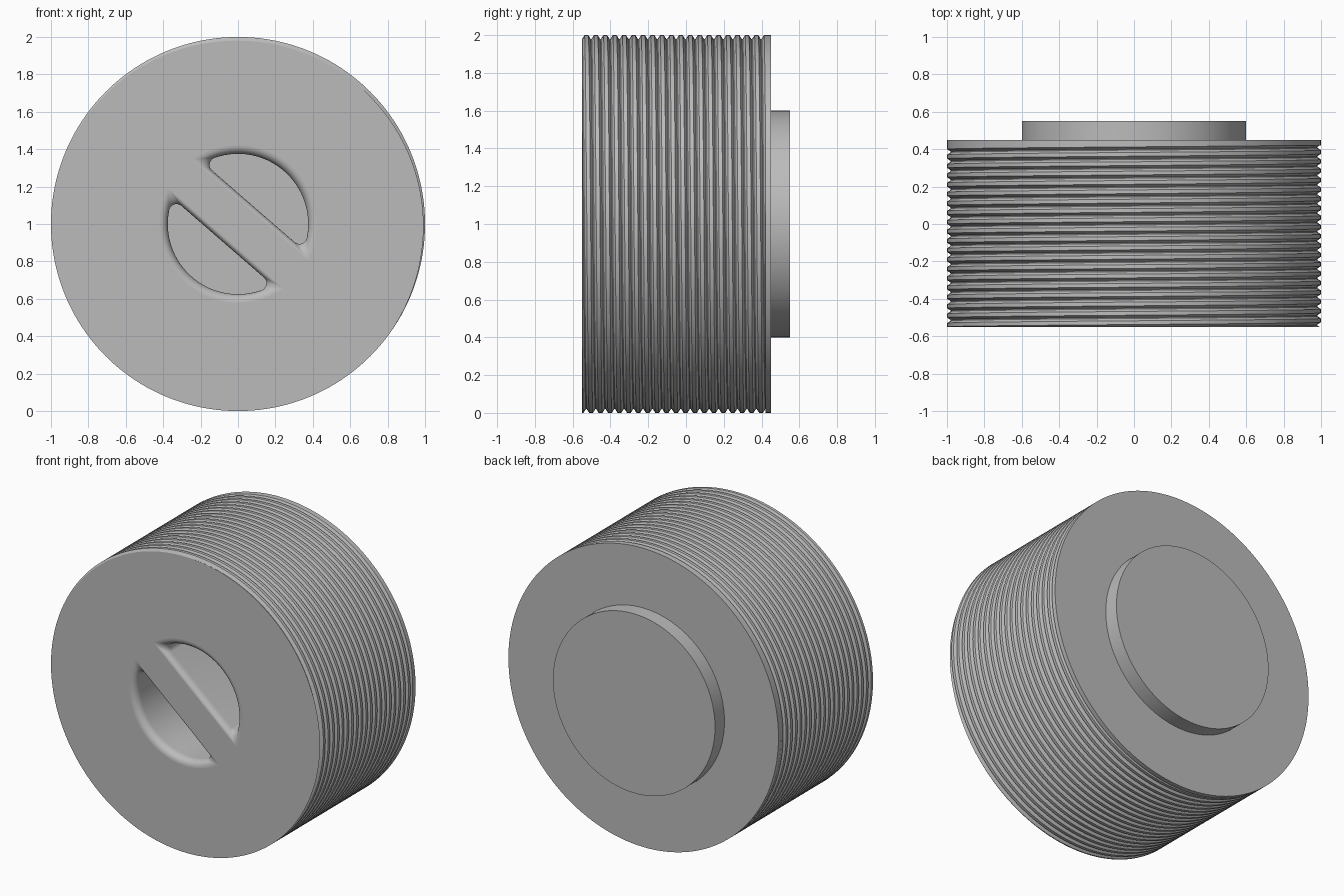
import bpy, bmesh, math
from math import sin, cos, pi
from mathutils import Vector

if "Cube" in bpy.data.objects:
    bpy.data.objects.remove(bpy.data.objects["Cube"])

FRONT, THREAD_END, BACK, BOSS = -0.55, 0.42, 0.45, 0.55
PITCH, SEGMENTS, PHASE = 0.05, 160, 0.3
GROOVE = [(0.0, 1.0), (0.2, 1.0), (0.45, 0.98), (0.55, 0.98), (0.8, 1.0), (1.0, 1.0)]
POCKET_DEPTH, FILLET = 0.4, 0.05

grey = bpy.data.materials.new("plain grey")
grey.use_nodes = True
colour = (0.5, 0.5, 0.5, 1)
grey.diffuse_color = colour
grey.node_tree.nodes["Principled BSDF"].inputs["Base Color"].default_value = colour


def groove_radius(p):
    """Radius of the thread at a phase within one turn."""
    p %= 1.0
    for (p0, r0), (p1, r1) in zip(GROOVE, GROOVE[1:]):
        if p <= p1:
            return r0 + (r1 - r0) * (p - p0) / (p1 - p0)


def d_outline(radius, chord, corner):
    """Half-disc with rounded corners, as (along, across) points."""
    n = chord + corner
    t = math.sqrt((radius - corner) ** 2 - n * n)
    start = math.atan2(n, t)
    arcs = [(0, 0, radius, start, pi - start, 40),
            (-t, n, corner, pi - start, 1.5 * pi, 10),
            (t, n, corner, -pi / 2, start, 10)]
    return [(cx + r * cos(a0 + (a1 - a0) * (i + 0.5) / count),
             cy + r * sin(a0 + (a1 - a0) * (i + 0.5) / count))
            for cx, cy, r, a0, a1, count in arcs for i in range(count)]


def bridge(bm, low, high, closed=True):
    for i in range(len(low) if closed else len(low) - 1):
        j = (i + 1) % len(low)
        bm.faces.new((low[i], low[j], high[j], high[i]))


bm = bmesh.new()

# Threaded side, plain back rim, back face and raised boss
columns = []
for i in range(SEGMENTS + 1):
    turn = i / SEGMENTS
    points = []
    for k in range(23):
        for p, _ in GROOVE[:-1]:
            y = FRONT + PITCH * (k + p - PHASE - turn)
            y = min(max(y, FRONT), THREAD_END)
            points.append((groove_radius((y - FRONT) / PITCH + turn + PHASE), y))
    points += [(1, THREAD_END), (1, BACK), (0.6, BACK), (0.6, BOSS)]
    a = 2 * pi * turn
    columns.append([bm.verts.new((r * cos(a), y, 1 + r * sin(a))) for r, y in points])
for left, right in zip(columns, columns[1:]):
    bridge(bm, left, right, closed=False)
bmesh.ops.remove_doubles(bm, verts=bm.verts, dist=0.00002)
boundary = [e for e in bm.edges if e.is_boundary]
front_edges = [e for e in boundary if e.verts[0].co.y < 0]
bmesh.ops.edgeloop_fill(bm, edges=[e for e in boundary if e.verts[0].co.y > 0])

# Two pockets with rounded rims, leaving a diagonal grip bar
along, across = Vector((0.755, 0, -0.656)), Vector((0.656, 0, 0.755))
rim = d_outline(0.42, 0.10, 0.004)
wall = d_outline(0.375, 0.125, 0.04)
levels = [(sin(s * pi / 16), FILLET * (1 - cos(s * pi / 16))) for s in range(9)]
levels.append((1, POCKET_DEPTH))
for side in (1, -1):
    rings = []
    for mix, depth in levels:
        ring = []
        for (t0, n0), (t1, n1) in zip(rim, wall):
            t, n = t0 + (t1 - t0) * mix, n0 + (n1 - n0) * mix
            co = side * (along * t + across * n)
            ring.append(bm.verts.new((co.x, FRONT + depth, 1 + co.z)))
        rings.append(ring)
    for low, high in zip(rings, rings[1:]):
        bridge(bm, low, high)
    bm.faces.new(rings[-1])
    for v, w in zip(rings[0], rings[0][1:] + rings[0][:1]):
        edge = bm.edges.get((v, w))
        edge.smooth = False
        front_edges.append(edge)

# Flat front face around the pockets
bmesh.ops.triangle_fill(bm, edges=front_edges, use_beauty=True, normal=(0, -1, 0))
bmesh.ops.recalc_face_normals(bm, faces=bm.faces)

mesh = bpy.data.meshes.new("threaded_plug")
bm.to_mesh(mesh)
bm.free()
plug = bpy.data.objects.new("threaded_plug", mesh)
bpy.context.collection.objects.link(plug)
mesh.materials.append(grey)
bpy.ops.object.select_all(action='DESELECT')
plug.select_set(True)
bpy.context.view_layer.objects.active = plug
bpy.ops.object.shade_smooth_by_angle(angle=math.radians(30))
